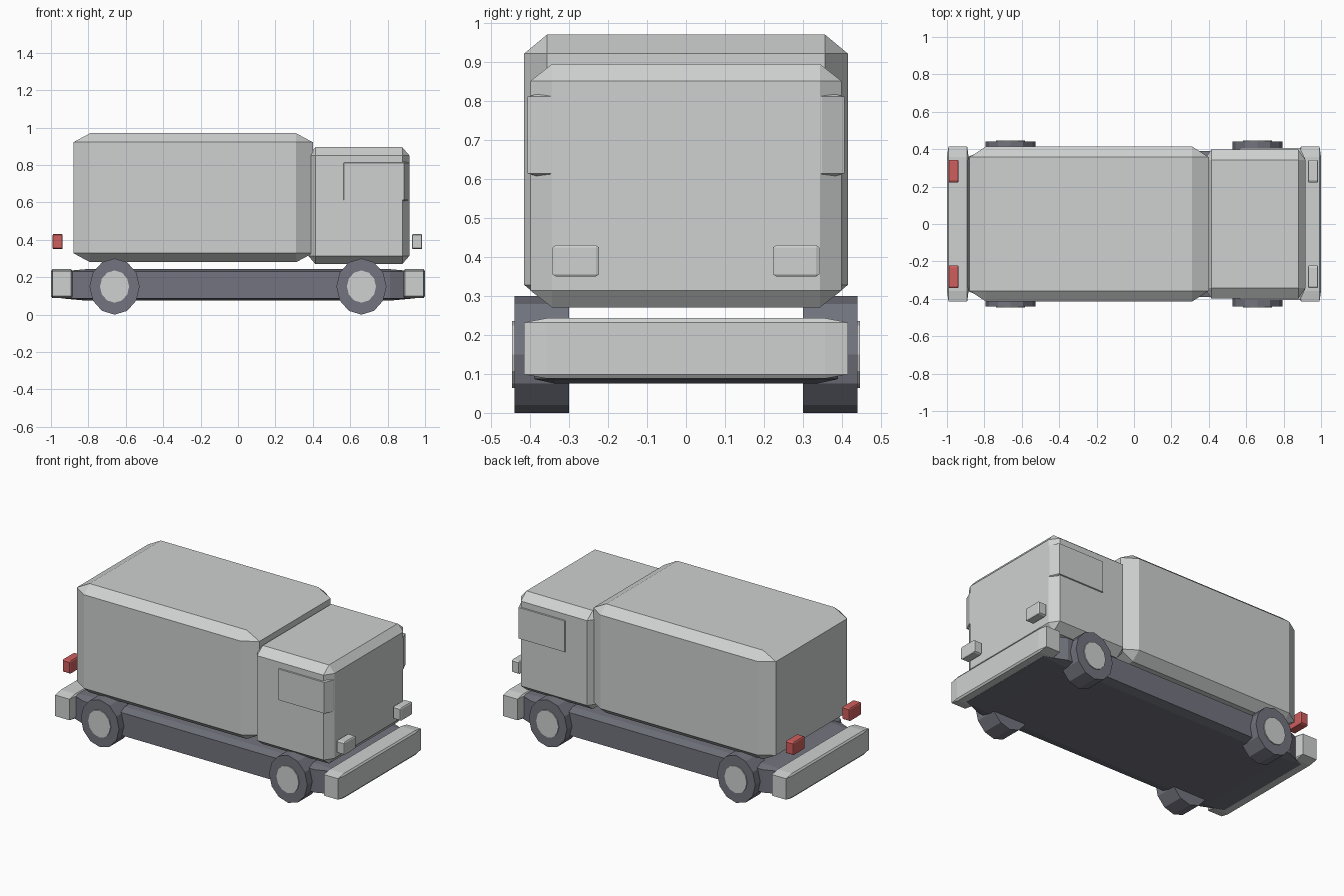
import bpy
from math import pi
from mathutils import Matrix

default = bpy.data.objects.get("Cube")
if default:
    bpy.data.objects.remove(default, do_unlink=True)


def make_material(name, colour):
    mat = bpy.data.materials.new(name)
    mat.use_nodes = True
    rgba = (*colour, 1.0)
    mat.diffuse_color = rgba
    mat.node_tree.nodes["Principled BSDF"].inputs["Base Color"].default_value = rgba
    return mat


pale = make_material("pale grey", (0.62, 0.64, 0.635))
dark = make_material("slate grey", (0.17, 0.175, 0.21))
red = make_material("lamp red", (0.62, 0.11, 0.11))


def chamfer_box(name, xs, ys, zs, mat):
    """Unit cube with a flat chamfer, stretched to the given ranges."""
    bpy.ops.mesh.primitive_cube_add(size=1)
    obj = bpy.context.object
    obj.name = name
    bounds = (xs, ys, zs)
    obj.location = [(a + b) / 2 for a, b in bounds]
    obj.scale = [b - a for a, b in bounds]
    bevel = obj.modifiers.new("chamfer", 'BEVEL')
    bevel.width = 0.07
    bevel.segments = 1
    bevel.limit_method = 'NONE'
    obj.data.materials.append(mat)
    return obj


def disc(name, x, z, y0, y1, rx, rz, mat):
    """Twelve-sided drum lying along y."""
    bpy.ops.mesh.primitive_cylinder_add(vertices=12, radius=1, depth=1)
    obj = bpy.context.object
    obj.name = name
    obj.data.transform(Matrix.Rotation(pi / 2, 4, 'X'))
    obj.location = (x, (y0 + y1) / 2, z)
    obj.scale = (rx, abs(y1 - y0), rz)
    obj.data.materials.append(mat)
    return obj


# Main bodies
chamfer_box("cargo_box", (-0.88, 0.40), (-0.415, 0.415), (0.28, 0.97), pale)
chamfer_box("cab", (0.376, 0.916), (-0.399, 0.399), (0.27, 0.895), pale)
chamfer_box("cab_window_band", (0.541, 0.915), (-0.406, 0.406), (0.598, 0.827), pale)
chamfer_box("chassis", (-0.945, 0.945), (-0.39, 0.39), (0.075, 0.243), dark)

# Bumpers
for name, xs in (("front_bumper", (0.884, 1.0)), ("rear_bumper", (-1.0, -0.884))):
    chamfer_box(name, xs, (-0.415, 0.415), (0.088, 0.243), pale)

# Lamps and wheels on both sides
for side, s in (("left", 1), ("right", -1)):
    ys = sorted((s * 0.223, s * 0.342))
    chamfer_box("headlight_" + side, (0.93, 0.985), ys, (0.35, 0.43), pale)
    chamfer_box("tail_light_" + side, (-0.992, -0.937), ys, (0.35, 0.43), red)
    for end, x in (("front", 0.66), ("rear", -0.66)):
        label = end + "_" + side
        disc("wheel_" + label, x, 0.15, s * 0.30, s * 0.44, 0.134, 0.15, dark)
        disc("hubcap_" + label, x, 0.15, s * 0.40, s * 0.446, 0.078, 0.086, pale)
